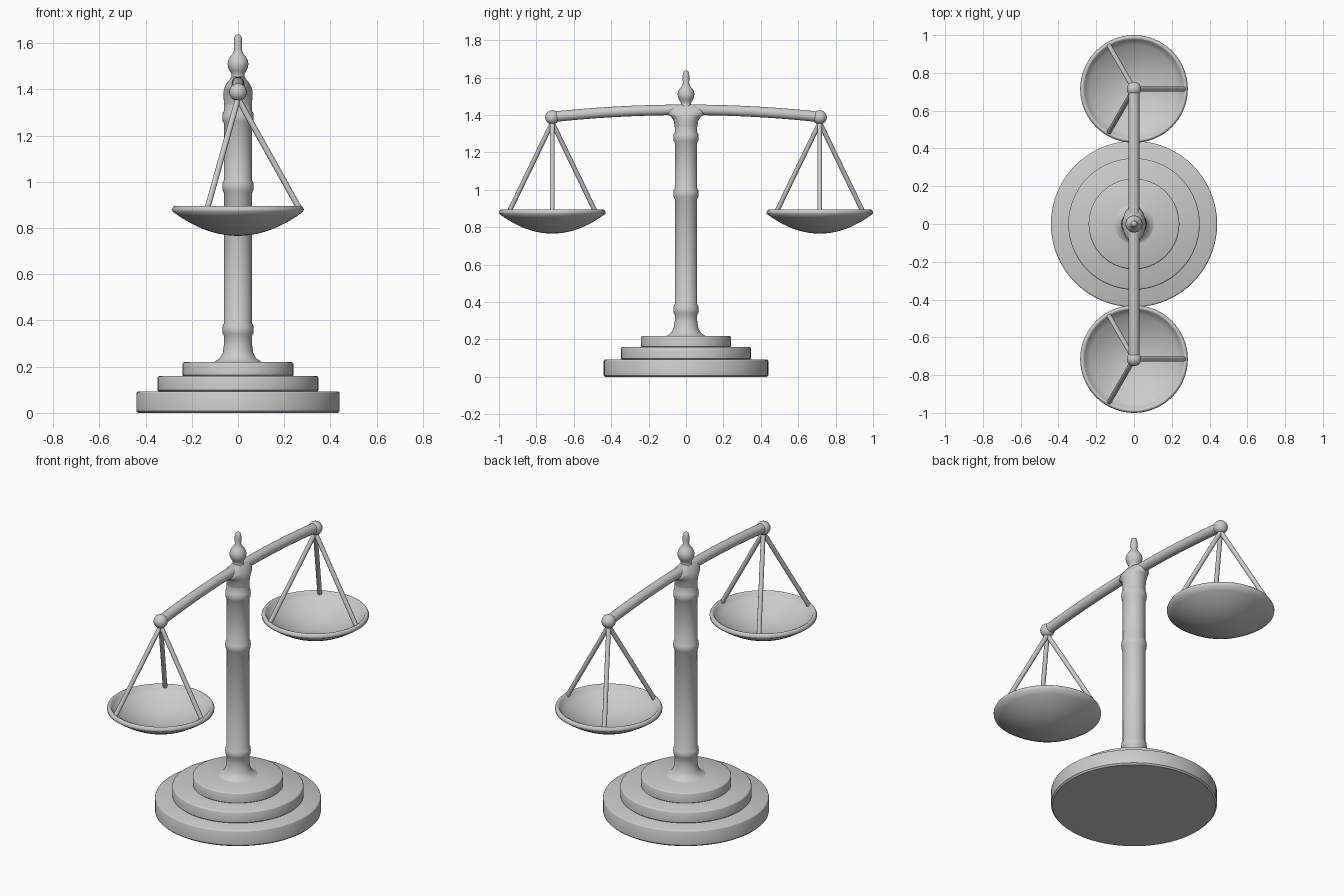
import bpy, bmesh, math
from mathutils import Vector

cube = bpy.data.objects.get("Cube")
if cube:
    bpy.data.objects.remove(cube)

grey = bpy.data.materials.new("plain_grey")
grey.use_nodes = True
GREY = (0.6, 0.6, 0.6, 1)
grey.diffuse_color = GREY
grey.node_tree.nodes["Principled BSDF"].inputs["Base Color"].default_value = GREY


def finish(name, bm, angle=40):
    bmesh.ops.recalc_face_normals(bm, faces=bm.faces)
    mesh = bpy.data.meshes.new(name)
    bm.to_mesh(mesh)
    bm.free()
    mesh.materials.append(grey)
    obj = bpy.data.objects.new(name, mesh)
    bpy.context.collection.objects.link(obj)
    bpy.ops.object.select_all(action='DESELECT')
    obj.select_set(True)
    bpy.context.view_layer.objects.active = obj
    bpy.ops.object.shade_smooth_by_angle(angle=math.radians(angle))
    return obj


def loft(name, rings, centre=(0, 0, 0), sides=48, angle=40):
    """Stack rings of (height, x radius[, y radius]) and cap both ends."""
    bm = bmesh.new()
    loops = []
    for z, rx, *ry in rings:
        r_y = ry[0] if ry else rx
        loops.append([bm.verts.new((centre[0] + rx * math.cos(a), centre[1] + r_y * math.sin(a), centre[2] + z))
                      for a in (math.tau * i / sides for i in range(sides))])
    for low, high in zip(loops, loops[1:]):
        for i in range(sides):
            j = (i + 1) % sides
            bm.faces.new((low[i], low[j], high[j], high[i]))
    bm.faces.new(loops[0])
    bm.faces.new(loops[-1])
    return finish(name, bm, angle)


def tube(name, points, radius, sides=16):
    """Round bar along points that lie in one vertical plane."""
    bm = bmesh.new()
    pts = [Vector(p) for p in points]
    run = pts[-1] - pts[0]
    side = run.cross(Vector((0, 0, 1))).normalized()
    loops = []
    for i, p in enumerate(pts):
        along = (pts[min(i + 1, len(pts) - 1)] - pts[max(i - 1, 0)]).normalized()
        up = side.cross(along)
        loops.append([bm.verts.new(p + radius * (side * math.cos(a) + up * math.sin(a)))
                      for a in (math.tau * k / sides for k in range(sides))])
    for a, b in zip(loops, loops[1:]):
        for i in range(sides):
            j = (i + 1) % sides
            bm.faces.new((a[i], a[j], b[j], b[i]))
    bm.faces.new(loops[0])
    bm.faces.new(loops[-1])
    return finish(name, bm)


def ball(name, centre, radius):
    bm = bmesh.new()
    bmesh.ops.create_uvsphere(bm, u_segments=32, v_segments=16, radius=radius)
    bmesh.ops.translate(bm, verts=bm.verts, vec=centre)
    return finish(name, bm)


# Stepped round base with softened edges
for name, z0, z1, r in (("base_lower_step", 0, 0.093, 0.44),
                        ("base_middle_step", 0.09, 0.16, 0.348),
                        ("base_upper_step", 0.155, 0.22, 0.24)):
    e = 0.008
    loft(name, [(z0, r - e), (z0 + e, r), (z1 - e, r), (z1 - e / 3, r - e / 3), (z1, r - e)], sides=80)

# Column: flared foot, plain shaft, three raised rings
column = [(0.215, 0.115), (0.222, 0.1), (0.235, 0.08), (0.26, 0.066), (0.3, 0.06)]
for z in (0.36, 0.98, 1.28):
    column += [(z - 0.028, 0.06), (z - 0.018, 0.066), (z, 0.068), (z + 0.018, 0.066), (z + 0.028, 0.06)]
column.append((1.34, 0.06))
loft("column", column, angle=60)

# Column head spreading into the beam
loft("column_head", [(1.335, 0.06, 0.06), (1.37, 0.063, 0.066), (1.39, 0.063, 0.078),
                     (1.403, 0.06, 0.1), (1.42, 0.053, 0.1), (1.436, 0.043, 0.09),
                     (1.448, 0.032, 0.07), (1.456, 0.02, 0.04)], angle=80)

# Finial: neck, bulb and tip
loft("finial", [(1.44, 0.036), (1.455, 0.028), (1.468, 0.028), (1.48, 0.036), (1.495, 0.043),
                (1.51, 0.045), (1.525, 0.043), (1.54, 0.035), (1.553, 0.024), (1.57, 0.017),
                (1.6, 0.018), (1.622, 0.017), (1.633, 0.012), (1.638, 0.004)], angle=80)

# Gently arched beam
ARM = 0.715
steps = [ARM * (i / 12 - 1) for i in range(25)]
tube("beam", [(0, y, 1.428 - 0.038 * (y / ARM) ** 2) for y in steps], 0.028, 24)

# Hanging pans, alike at both ends
N = 10
RIM = 0.284
for label, y in (("front", -ARM), ("back", ARM)):
    ball(label + "_beam_end", (0, y, 1.388), 0.038)
    outer = [(0.766 + 0.106 * (i / N) ** 2, max(RIM * i / N, 0.002)) for i in range(N + 1)]
    lip = [(0.882, RIM + 0.001), (0.892, RIM - 0.004), (0.896, RIM - 0.011), (0.892, RIM - 0.02)]
    inner = [(0.786 + 0.094 * (i / N) ** 2, max((RIM - 0.025) * i / N, 0.002)) for i in range(N, -1, -1)]
    loft(label + "_pan", outer + lip + inner, (0, y, 0), 64, 60)
    for n in range(3):
        a = math.tau * n / 3
        tube(f"{label}_rod_{n + 1}", [(0, y, 1.36), (0.268 * math.cos(a), y + 0.268 * math.sin(a), 0.88)], 0.0125)
